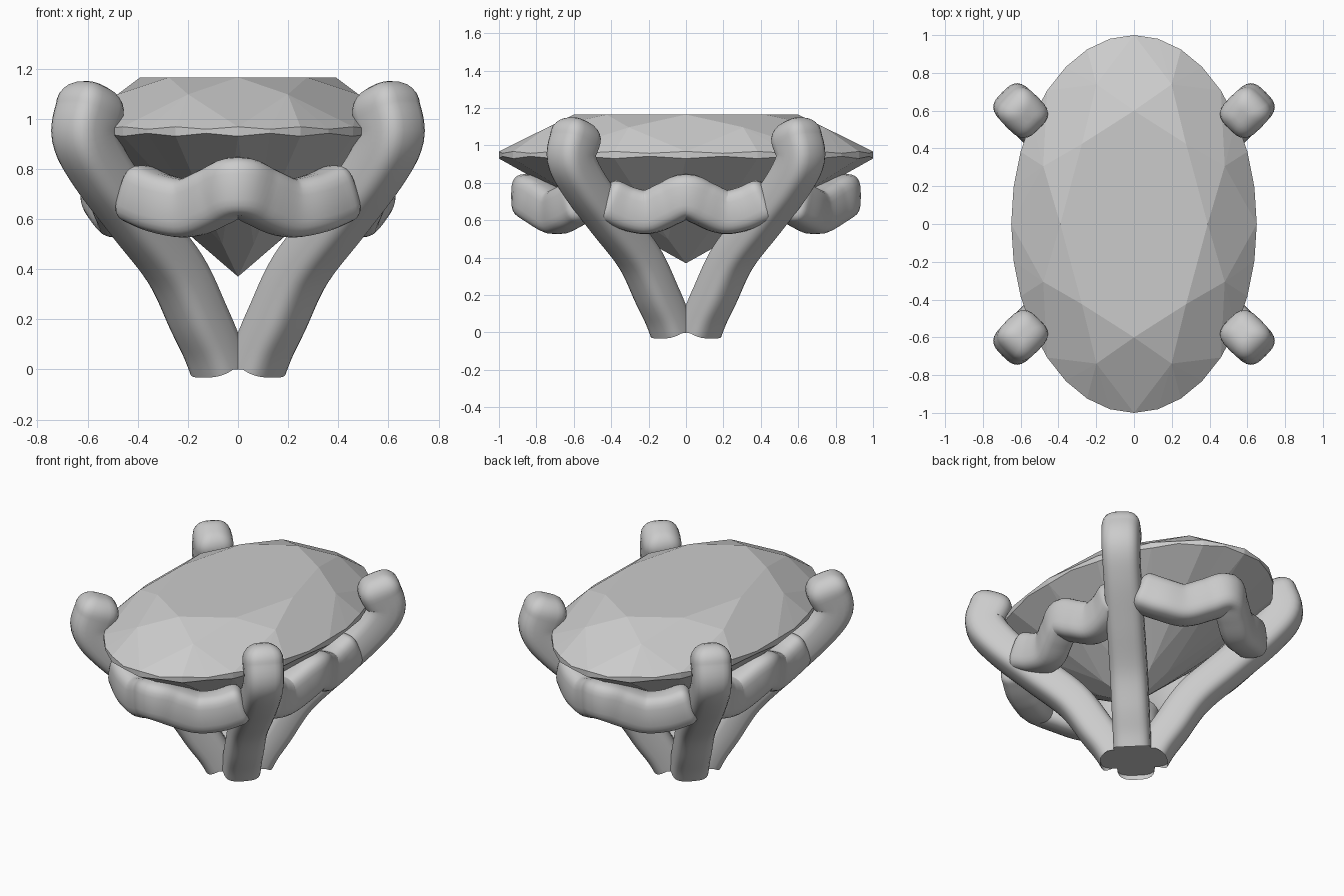
import bpy, bmesh
from math import sin, cos, pi, copysign
from mathutils import Vector

if "Cube" in bpy.data.objects:
    bpy.data.objects.remove(bpy.data.objects["Cube"])


def make(name, bm, smooth):
    bmesh.ops.recalc_face_normals(bm, faces=bm.faces)
    me = bpy.data.meshes.new(name)
    bm.to_mesh(me)
    bm.free()
    ob = bpy.data.objects.new(name, me)
    bpy.context.collection.objects.link(ob)
    if smooth:
        bpy.context.view_layer.objects.active = ob
        ob.select_set(True)
        bpy.ops.object.shade_smooth_by_angle(angle=0.8)
        ob.select_set(False)
    return ob


def spline(pts, n):
    """Catmull-Rom through tuples of any length."""
    p = [Vector(q) for q in pts]
    p = [2 * p[0] - p[1]] + p + [2 * p[-1] - p[-2]]
    out = []
    for i in range(1, len(p) - 2):
        a, b, c, d = p[i - 1:i + 3]
        for k in range(n):
            t = k / n
            out.append(0.5 * (2 * b + (c - a) * t + (2 * a - 5 * b + 4 * c - d) * t * t
                              + (3 * b - a - 3 * c + d) * t ** 3))
    return out + [p[-2]]


def section(hw, hh, n=24, e=2 / 3.2):
    pw = lambda v: copysign(abs(v) ** e, v)
    return [(hw * pw(cos(2 * pi * k / n)), hh * pw(sin(2 * pi * k / n))) for k in range(n)]


def sweep(path, sizes, side_of, start_dir=None, round_start=0, round_end=0, flip=(1, 1)):
    """Sweep a soft rectangle along the path, with rounded or flat ends."""
    rings = []
    last = len(path) - 1
    for i, p in enumerate(path):
        t = (path[min(i + 1, last)] - path[max(i - 1, 0)]).normalized()
        if i == 0 and start_dir:
            t = Vector(start_dir)
        side = side_of(t).normalized()
        up = side.cross(t).normalized()
        hw, hh = sizes[i]
        r = round_start if i == 0 else round_end if i == last else 0
        steps = [j * pi / 12 for j in range(7)] if r else [0]
        sgn = -1 if i == 0 else 1
        caps = []
        for a in steps:
            k = r * (1 - cos(a))
            c = p + t * sgn * r * sin(a)
            caps.append([c + side * u + up * v for u, v in section(hw - k, hh - k)])
        rings += caps[::-1] if i == 0 else caps
    bm = bmesh.new()
    vr = [[bm.verts.new((q.x * flip[0], q.y * flip[1], q.z)) for q in r] for r in rings]
    for a, b in zip(vr, vr[1:]):
        for k in range(len(a)):
            m = (k + 1) % len(a)
            bm.faces.new((a[k], a[m], b[m], b[k]))
    bm.faces.new(vr[0])
    bm.faces.new(vr[-1])
    return bm


# Oval brilliant-cut gem
bm = bmesh.new()


def gv(r, step, z):
    a = step * pi / 16
    return bm.verts.new((0.65 * r * cos(a), r * sin(a), z))


table = [gv(0.6, 4 * k, 1.165) for k in range(8)]
star = [gv(0.8, 4 * k + 2, 1.097) for k in range(8)]
top = [gv(1, k, 0.958 if k % 2 else 0.968) for k in range(32)]
low = [gv(1, k, 0.942 if k % 2 else 0.93) for k in range(32)]
pav = [gv(0.25, 4 * k + 2, 0.499) for k in range(8)]
culet = gv(0, 0, 0.37)
bm.faces.new(table)
for k in range(8):
    n, g = (k + 1) % 8, 4 * k
    bm.faces.new((table[k], star[k], table[n]))
    bm.faces.new((table[k], star[k - 1], top[g], star[k]))
    bm.faces.new((culet, pav[k - 1], low[g], pav[k]))
    for j in range(4):
        a, b = g + j, (g + j + 1) % 32
        bm.faces.new((star[k], top[a], top[b]))
        bm.faces.new((pav[k], low[b], low[a]))
        bm.faces.new((top[a], low[a], low[b], top[b]))
make("gem", bm, False)

# Four prongs, leaning out along the diagonals: offset, height, half width, half depth
prong = spline([(0.07, 0, .11, .10), (0.105, .09, .11, .10), (0.155, .2, .11, .105),
                (0.25, .4, .11, .105), (0.405, .6, .11, .105), (0.545, .79, .11, .11),
                (0.612, .93, .112, .118), (0.59, 1.045, .115, .125)], 6)
p_path = [Vector((q[0], q[0], q[1])) for q in prong]
p_size = [(q[2], q[3]) for q in prong]
for sx, sn in ((1, "right"), (-1, "left")):
    for sy, yn in ((1, "back"), (-1, "front")):
        bm = sweep(p_path, p_size, lambda t: Vector((1, -1, 0)), (0, 0, 1),
                   round_end=0.095, flip=(sx, sy))
        make(f"{yn}_{sn}_prong", bm, True)


# Wavy seat rails between the prongs: along, outward, height
def rail(name, half, swap, sign):
    full = [(-a, o, z) for a, o, z in half[:0:-1]] + half
    pts = spline(full, 6)
    path = [Vector((sign * o, a, z)) if swap else Vector((a, sign * o, z)) for a, o, z in pts]
    bm = sweep(path, [(0.095, 0.118)] * len(path), lambda t: t.cross(Vector((0, 0, 1))),
               round_start=0.05, round_end=0.05)
    make(name, bm, True)


front = [(0, .84, .73), (.09, .78, .69), (.2, .70, .645), (.31, .645, .662), (.40, .58, .70)]
side = [(0, .535, .73), (.09, .51, .69), (.2, .475, .645), (.31, .475, .662), (.40, .49, .70)]
rail("front_rail", front, False, -1)
rail("back_rail", front, False, 1)
rail("left_rail", side, True, -1)
rail("right_rail", side, True, 1)
